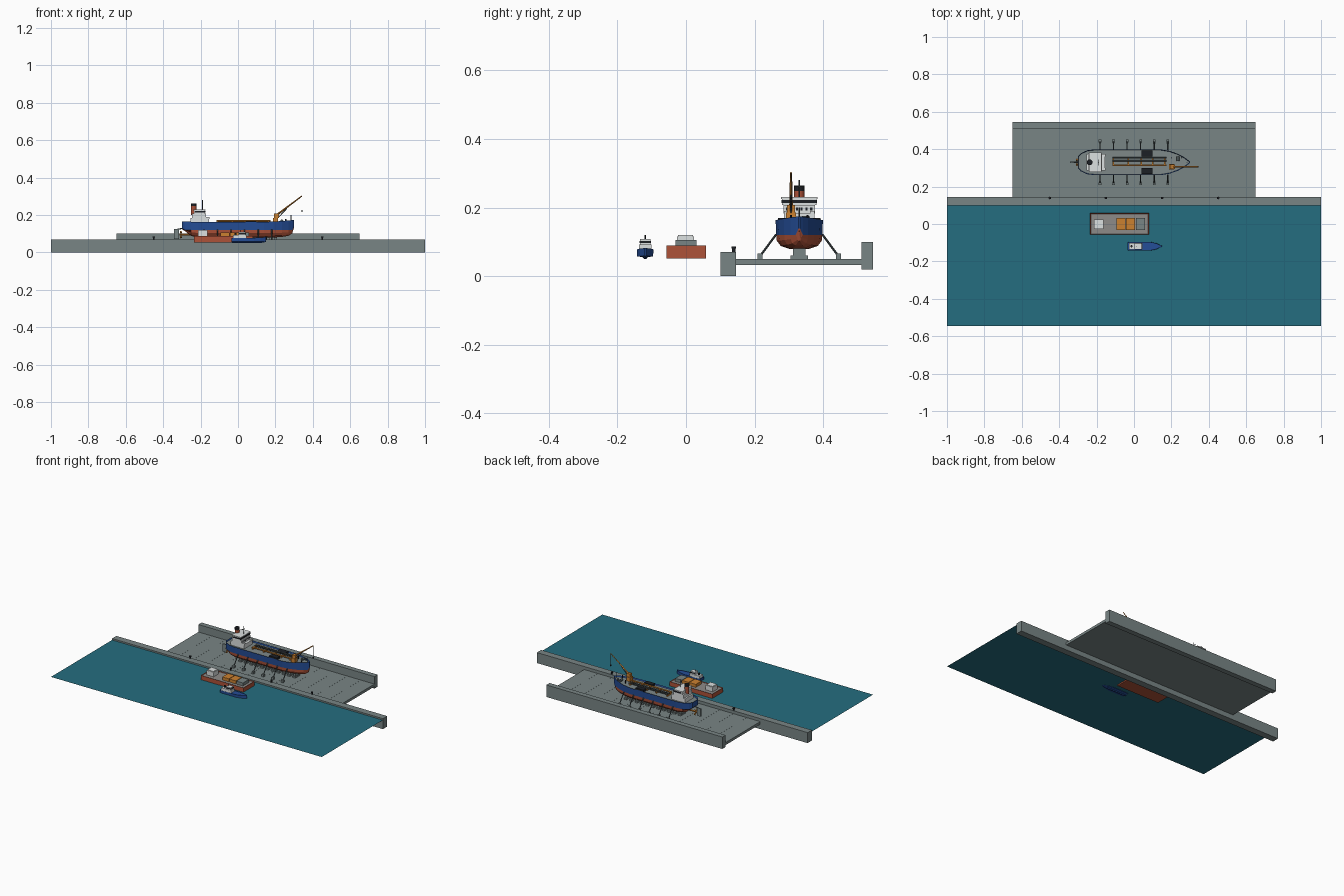
import bpy, bmesh, math
from mathutils import Vector

if "Cube" in bpy.data.objects:
    bpy.data.objects.remove(bpy.data.objects["Cube"], do_unlink=True)


def material(name, r, g, b):
    m = bpy.data.materials.new(name)
    m.use_nodes = True
    m.diffuse_color = (r, g, b, 1)
    m.node_tree.nodes["Principled BSDF"].inputs["Base Color"].default_value = (r, g, b, 1)
    return m


CONCRETE = material("concrete grey", 0.19, 0.235, 0.235)
WATER = material("water teal", 0.018, 0.155, 0.215)
RED = material("hull red", 0.42, 0.085, 0.04)
BLUE = material("hull blue", 0.018, 0.075, 0.31)
ORANGE = material("crane orange", 0.6, 0.22, 0.03)
WHITE = material("cabin white", 0.72, 0.75, 0.75)
BLACK = material("fitting black", 0.012, 0.014, 0.018)
STEEL = material("dark steel", 0.07, 0.09, 0.095)
DECK = material("deck grey", 0.21, 0.25, 0.25)
BARGE_DECK = material("barge deck grey", 0.27, 0.26, 0.25)


def finish(name, bm, *mats):
    bmesh.ops.recalc_face_normals(bm, faces=bm.faces)
    me = bpy.data.meshes.new(name)
    bm.to_mesh(me)
    bm.free()
    for m in mats:
        me.materials.append(m)
    ob = bpy.data.objects.new(name, me)
    bpy.context.collection.objects.link(ob)
    return ob


def box(name, x, y, z, mat):
    """Box from (low, high) ranges."""
    bm = bmesh.new()
    bmesh.ops.create_cube(bm, size=1)
    for v in bm.verts:
        v.co = Vector([(a + b) / 2 + c * (b - a) for (a, b), c in zip((x, y, z), v.co)])
    return finish(name, bm, mat)


def rod(name, a, b, r, mat, sides=8, r2=None):
    """Cylinder or cone between two points."""
    a, b = Vector(a), Vector(b)
    bm = bmesh.new()
    bmesh.ops.create_cone(bm, cap_ends=True, segments=sides, radius1=r,
                          radius2=r if r2 is None else r2, depth=(b - a).length)
    turn = (b - a).to_track_quat('Z', 'Y')
    for v in bm.verts:
        v.co = turn @ v.co + (a + b) / 2
    ob = finish(name, bm, mat)
    if sides > 8:
        for p in ob.data.polygons:
            p.use_smooth = len(p.vertices) == 4
    return ob


def hull(name, stations, y0, line, mats, sink, rim):
    """Loft of (x, half beam, keel z, rail z); colour changes at the waterline."""
    bm = bmesh.new()
    rings = []
    for x, w, keel, rail in stations:
        wl = max(line, keel + 0.004)
        low = w * min(1, (wl - keel) / 0.03)
        half = [(low * 0.4, keel), (low * 0.78, keel + (wl - keel) * 0.22),
                (low * 0.95, keel + (wl - keel) * 0.6), (w * 0.97, wl), (w, rail)]
        pts = [(-h, z) for h, z in reversed(half)] + half
        rings.append([bm.verts.new((x, y0 + h, z)) for h, z in pts])
    deck = []
    for a, b in zip(rings, rings[1:]):
        for i in range(len(a)):
            j = (i + 1) % len(a)
            f = bm.faces.new((a[i], a[j], b[j], b[i]))
            if j == 0:
                deck.append(f)
                f.material_index = 2
            else:
                f.material_index = 1 if i in (0, 8) else 0
    for ring in (rings[0], rings[-1]):
        low_end = bm.faces.new(ring[1:-1])
        low_end.material_index = 0
        bm.faces.new((ring[0], ring[1], ring[-2], ring[-1])).material_index = 1
    bmesh.ops.recalc_face_normals(bm, faces=bm.faces)
    edge = bmesh.ops.inset_region(bm, faces=deck, thickness=rim, depth=0)
    for f in edge["faces"]:
        f.material_index = 1
    for v in {v for f in deck for v in f.verts}:
        v.co.z -= sink
    return finish(name, bm, *mats)


# Harbour basin and dry dock
bm = bmesh.new()
bm.faces.new([bm.verts.new(p) for p in
              ((-1, -0.545, 0.06), (1, -0.545, 0.06), (1, 0.1, 0.06), (-1, 0.1, 0.06))])
finish("water_surface", bm, WATER)
box("quay_wall", (-1, 1), (0.1, 0.145), (0, 0.07), CONCRETE)
box("dock_floor", (-0.65, 0.65), (0.145, 0.511), (0.033, 0.05), CONCRETE)
box("dock_back_wall", (-0.65, 0.65), (0.511, 0.545), (0.02, 0.1), CONCRETE)
for i in range(12):
    x = -0.55 + i * 0.1
    box("floor_joint", (x - 0.001, x + 0.001), (0.15, 0.505), (0.05, 0.0505), CONCRETE)
for x in (-0.45, -0.15, 0.15, 0.45):
    rod("bollard", (x, 0.139, 0.07), (x, 0.139, 0.082), 0.005, BLACK, 10)
    rod("bollard_cap", (x, 0.139, 0.081), (x, 0.139, 0.086), 0.007, BLACK, 10)

# Ship in dock
YC = 0.33
ship = [(-0.30, 0.03, 0.125, 0.166), (-0.285, 0.048, 0.115, 0.165), (-0.25, 0.064, 0.088, 0.164),
        (-0.21, 0.069, 0.079, 0.163), (0.14, 0.069, 0.079, 0.163), (0.19, 0.061, 0.08, 0.165),
        (0.235, 0.045, 0.083, 0.168), (0.27, 0.026, 0.089, 0.171), (0.29, 0.011, 0.102, 0.173),
        (0.3, 0.002, 0.135, 0.174)]
hull("ship_hull", ship, YC, 0.12, (RED, BLUE, DECK), 0.008, 0.004)
box("rudder", (-0.342, -0.315), (YC - 0.003, YC + 0.003), (0.072, 0.125), CONCRETE)
rod("rudder_arm", (-0.33, YC, 0.122), (-0.29, YC, 0.13), 0.003, STEEL)
rod("propeller_shaft", (-0.312, YC, 0.095), (-0.23, YC, 0.095), 0.005, ORANGE)
for k in range(4):
    a = math.pi / 4 + k * math.pi / 2
    tip = (-0.305, YC + 0.022 * math.cos(a), 0.095 + 0.022 * math.sin(a))
    rod("propeller_blade", (-0.305, YC, 0.095), tip, 0.002, ORANGE, 6, 0.006)

# Keel blocks and side props
for i in range(11):
    x = -0.2 + i * 0.04
    box("keel_block_base", (x - 0.01, x + 0.01), (YC - 0.025, YC + 0.025), (0.05, 0.06), CONCRETE)
    box("keel_block", (x - 0.008, x + 0.008), (YC - 0.018, YC + 0.018), (0.06, 0.082), CONCRETE)
for i in range(6):
    x = -0.182 + i * 0.0725
    for s in (-1, 1):
        rod("side_prop", (x, YC + s * 0.11, 0.064), (x, YC + s * 0.067, 0.122), 0.0032, STEEL)
        box("prop_foot", (x - 0.007, x + 0.007), sorted((YC + s * 0.107, YC + s * 0.122)),
            (0.05, 0.066), CONCRETE)

# Deckhouse, bridge and funnel: (x range, half width, z range, colour)
for name, x, w, z, mat in (
        ("lower_deckhouse", (-0.255, -0.155), 0.044, (0.15, 0.183), WHITE),
        ("upper_deckhouse", (-0.245, -0.172), 0.046, (0.183, 0.208), WHITE),
        ("bridge", (-0.236, -0.178), 0.05, (0.208, 0.228), WHITE),
        ("bridge_windows", (-0.23, -0.175), 0.052, (0.213, 0.222), BLACK),
        ("bridge_roof", (-0.24, -0.174), 0.053, (0.225, 0.23), WHITE)):
    box(name, x, (YC - w, YC + w), z, mat)
for i in range(6):
    y = YC - 0.035 + i * 0.014
    box("cabin_window", (-0.173, -0.1705), (y - 0.003, y + 0.003), (0.192, 0.2), BLACK)
rod("funnel", (-0.237, YC, 0.2), (-0.237, YC, 0.248), 0.015, RED, 16)
rod("funnel_top", (-0.237, YC, 0.248), (-0.237, YC, 0.262), 0.0155, BLACK, 16)
rod("radar_mast", (-0.19, YC, 0.23), (-0.19, YC, 0.28), 0.0018, STEEL)
rod("radar_bar", (-0.19, YC - 0.016, 0.262), (-0.19, YC + 0.016, 0.262), 0.0015, STEEL)
for s in (-1, 1):
    box("lifeboat", (-0.178, -0.152), sorted((YC + s * 0.031, YC + s * 0.045)), (0.178, 0.19), WHITE)

# Deck pipes, gantry frames, hatches
rod("port_pipe", (-0.115, YC + 0.024, 0.168), (0.175, YC + 0.024, 0.168), 0.004, STEEL)
rod("centre_pipe", (-0.115, YC + 0.008, 0.168), (0.175, YC + 0.008, 0.168), 0.003, STEEL)
rod("starboard_pipe", (-0.115, YC - 0.016, 0.168), (0.175, YC - 0.016, 0.168), 0.005, ORANGE)
for x in (-0.11, -0.03, 0.04, 0.1, 0.165):
    box("pipe_frame", (x - 0.004, x + 0.004), (YC - 0.02, YC + 0.028), (0.153, 0.166), ORANGE)
for s in (-1, 1):
    box("hatch", (0.04, 0.1), sorted((YC + s * 0.03, YC + s * 0.062)), (0.153, 0.169), BLACK)

# Deck crane
CY = 0.306
box("crane_base", (0.188, 0.215), (CY - 0.014, CY + 0.014), (0.155, 0.185), ORANGE)
box("crane_cab", (0.193, 0.218), (CY - 0.011, CY + 0.011), (0.185, 0.207), ORANGE)
rod("crane_boom", (0.2, CY, 0.195), (0.342, CY, 0.302), 0.0055, ORANGE, 4, 0.003)
rod("boom_ram", (0.215, CY, 0.186), (0.262, CY, 0.236), 0.0025, STEEL)
rod("hoist_rope", (0.342, CY, 0.302), (0.342, CY, 0.225), 0.0008, STEEL, 5)
box("hook_block", (0.339, 0.346), (CY - 0.003, CY + 0.003), (0.217, 0.226), BLACK)

# Foredeck gear
rod("windlass", (0.235, YC + 0.008, 0.168), (0.235, YC + 0.03, 0.168), 0.008, STEEL, 10)
rod("fore_mast", (0.283, YC, 0.16), (0.283, YC, 0.2), 0.0018, STEEL)
for x in (0.2, 0.255):
    for s in (-1, 1):
        rod("deck_bitt", (x, YC + s * 0.024, 0.155), (x, YC + s * 0.024, 0.178), 0.003, BLACK)

# Cargo barge
bm = bmesh.new()
bmesh.ops.create_cube(bm, size=1)
for v in bm.verts:
    v.co = Vector((-0.0775 + v.co.x * 0.315, 0.0005 + v.co.y * 0.115, 0.0705 + v.co.z * 0.037))
top = [f for f in bm.faces if f.normal.z > 0.9]
bmesh.ops.inset_region(bm, faces=top, thickness=0.006, depth=-0.003)
top[0].material_index = 1
finish("barge_hull", bm, RED, BARGE_DECK)
box("barge_cabin", (-0.214, -0.162), (-0.026, 0.024), (0.085, 0.116), WHITE)
box("barge_cabin_roof", (-0.211, -0.165), (-0.023, 0.021), (0.116, 0.12), WHITE)
for x, mat in ((-0.094, ORANGE), (-0.042, ORANGE), (0.01, CONCRETE)):
    box("container", (x, x + 0.048), (-0.031, 0.031), (0.085, 0.106), mat)

# Tug
TY = -0.119
tug = [(-0.035, 0.021, 0.052, 0.078), (-0.02, 0.024, 0.05, 0.077), (0.085, 0.024, 0.05, 0.078),
       (0.12, 0.016, 0.05, 0.08), (0.15, 0.002, 0.056, 0.082)]
hull("tug_hull", tug, TY, 0.058, (BLUE, BLUE, BLUE), 0.003, 0.001)
box("tug_cabin", (-0.028, 0.045), (TY - 0.018, TY + 0.018), (0.073, 0.092), WHITE)
box("tug_wheelhouse", (0.004, 0.04), (TY - 0.015, TY + 0.015), (0.092, 0.108), WHITE)
box("tug_windows", (0.006, 0.042), (TY - 0.0165, TY + 0.0165), (0.097, 0.103), BLACK)
rod("tug_funnel", (-0.014, TY, 0.09), (-0.014, TY, 0.104), 0.006, BLACK, 12)
rod("tug_mast", (0.012, TY, 0.107), (0.012, TY, 0.12), 0.002, BLACK)
